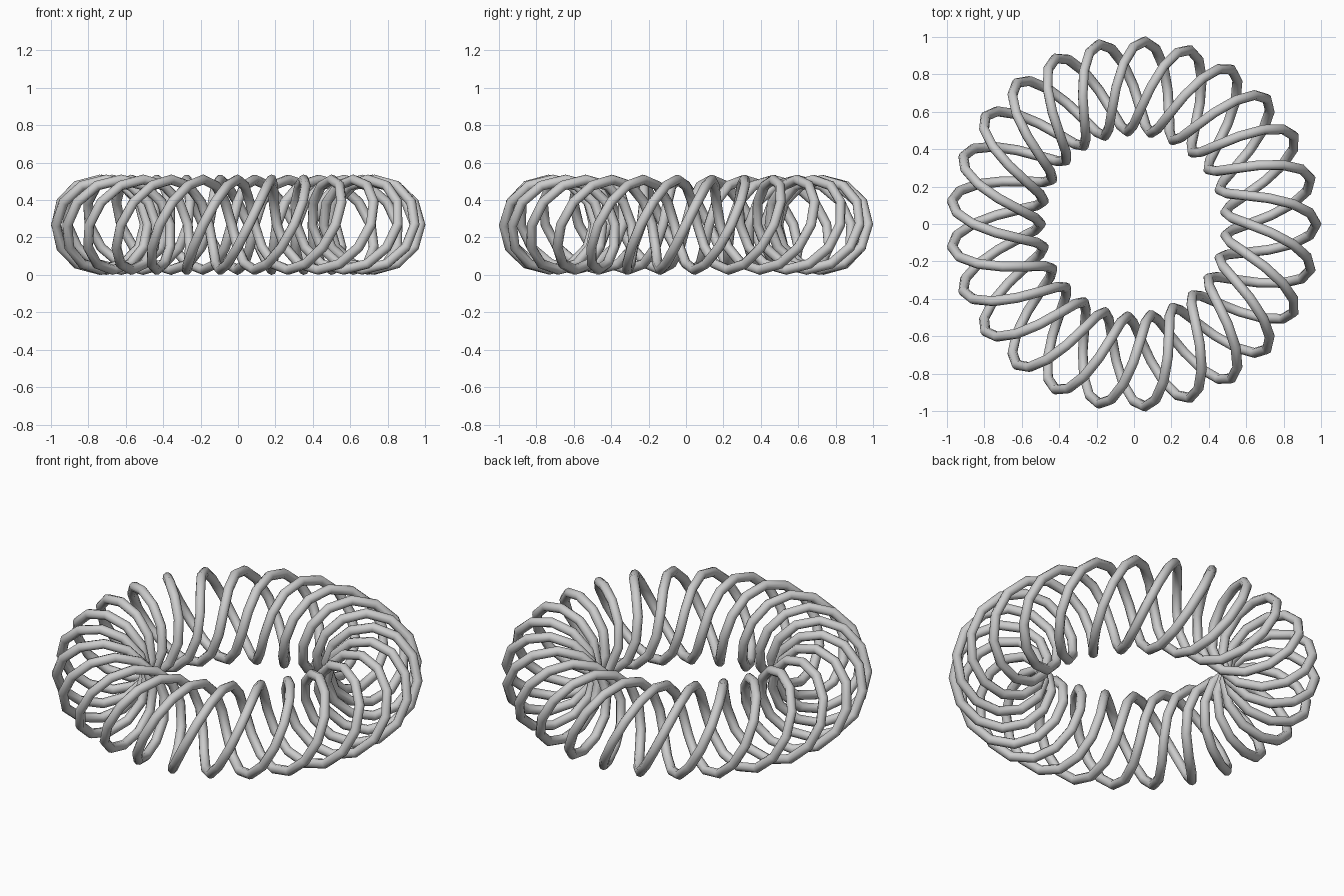
import bpy
from math import sin, cos, tau

if "Cube" in bpy.data.objects:
    bpy.data.objects.remove(bpy.data.objects["Cube"])

TURNS, LAPS, STEPS = 25, 3, 12        # coils, laps around the ring, segments per coil
RING, COIL, WIRE = 0.735, 0.241, 0.027

# Closed path: a torus-knot helix, 25 coils over three laps
curve = bpy.data.curves.new("coil_ring", 'CURVE')
curve.dimensions = '3D'
spline = curve.splines.new('POLY')
count = TURNS * STEPS
spline.points.add(count - 1)
for i, p in enumerate(spline.points):
    t = tau * i / count
    a, b = t * LAPS, t * TURNS
    d = RING + COIL * cos(b)
    p.co = (d * cos(a) - 0.003, d * sin(a), COIL + WIRE + COIL * sin(b), 1)
spline.use_cyclic_u = True
spline.use_smooth = True

# Round eight-sided wire
curve.bevel_depth = WIRE
curve.bevel_resolution = 2
coil = bpy.data.objects.new("coil_ring", curve)
bpy.context.collection.objects.link(coil)

# Turn into a smooth-shaded mesh
bpy.context.view_layer.objects.active = coil
coil.select_set(True)
bpy.ops.object.convert(target='MESH')
bpy.ops.object.shade_smooth_by_angle(angle=0.9)
